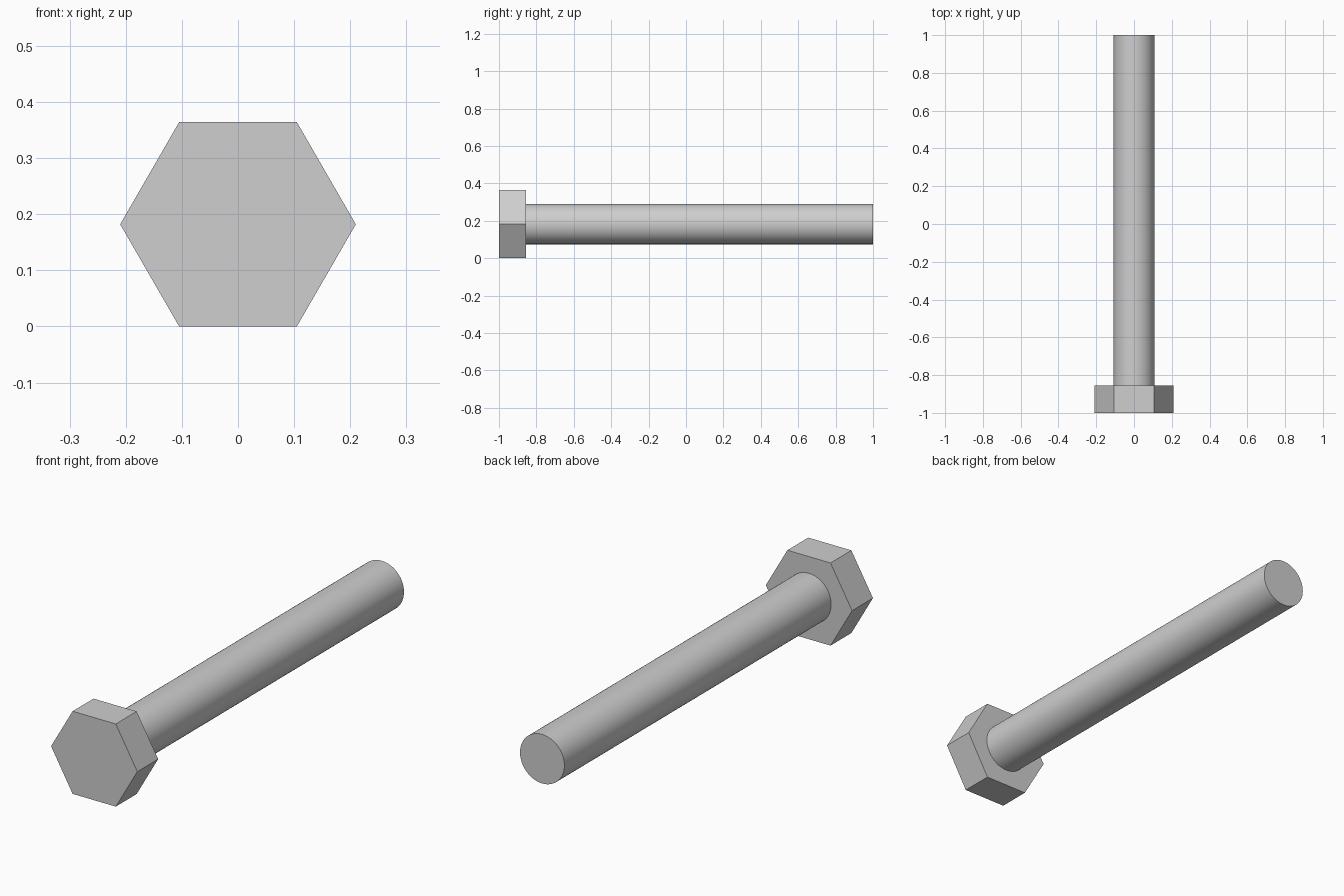
import bpy
from math import pi

cube = bpy.data.objects.get("Cube")
if cube:
    bpy.data.objects.remove(cube, do_unlink=True)

AXIS_Z = 0.182        # height of the bolt's centre line
HEAD_BACK = -0.855    # where the head meets the shank

steel = bpy.data.materials.new("steel_grey")
steel.use_nodes = True
colour = (0.62, 0.62, 0.62, 1)
steel.diffuse_color = colour
steel.node_tree.nodes["Principled BSDF"].inputs["Base Color"].default_value = colour


def rod(name, sides, radius, y_start, y_end, turn=0):
    """Prism lying along y between two ends."""
    bpy.ops.mesh.primitive_cylinder_add(
        vertices=sides, radius=radius, depth=y_end - y_start,
        location=(0, (y_start + y_end) / 2, AXIS_Z), rotation=(pi / 2, turn, 0))
    obj = bpy.context.object
    obj.name = name
    obj.data.materials.append(steel)
    return obj


# Hexagonal head with a flat side up
rod("bolt_head", 6, 0.21, -1, HEAD_BACK, turn=pi / 6)

# Smooth round shank with sharp end rim
rod("bolt_shank", 64, 0.108, HEAD_BACK, 1)
bpy.ops.object.shade_smooth_by_angle(angle=pi / 6)
